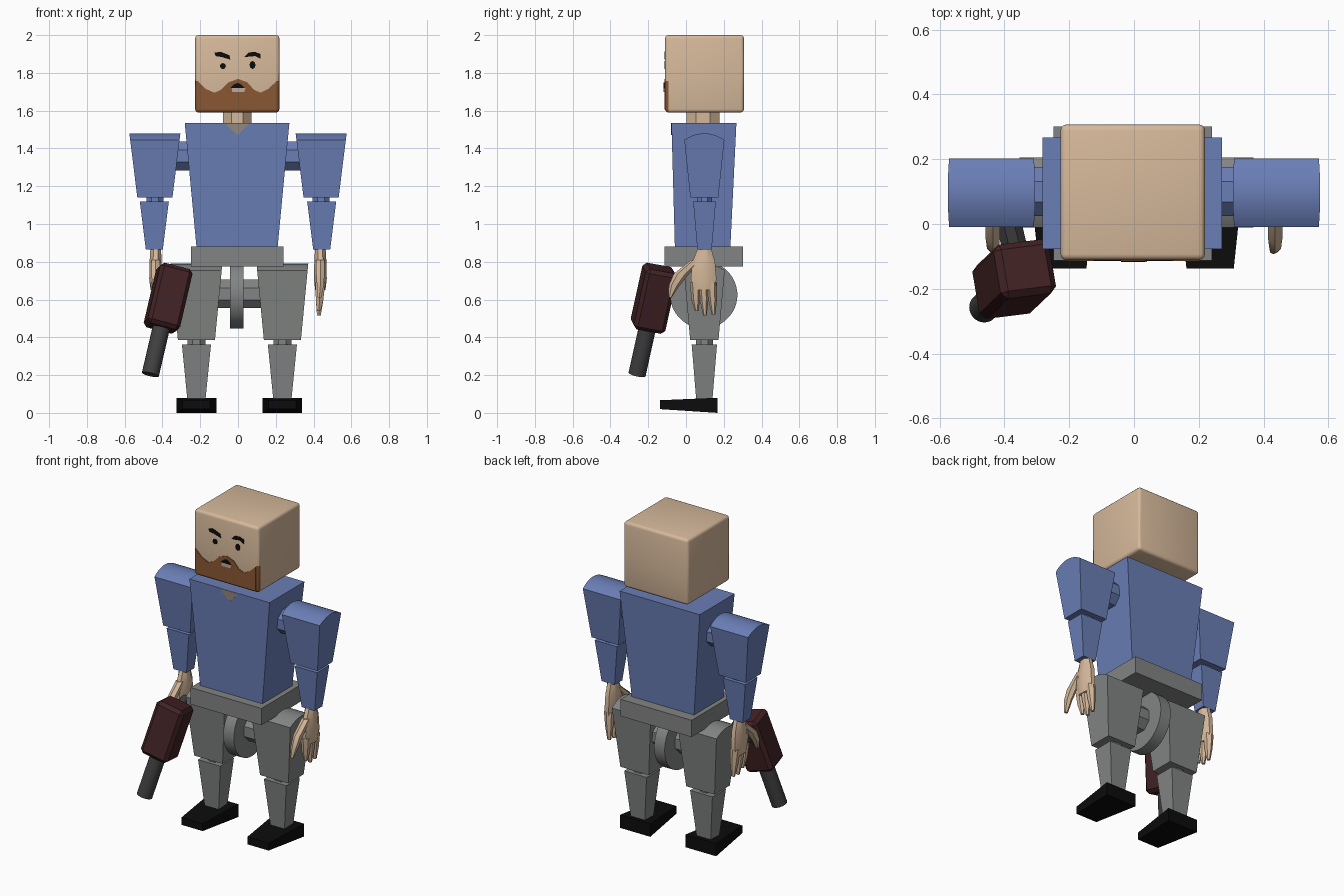
import bpy, bmesh, math
from mathutils import Vector, Matrix

if "Cube" in bpy.data.objects:
    bpy.data.objects.remove(bpy.data.objects["Cube"])


def mat(name, r, g, b):
    m = bpy.data.materials.new(name)
    m.diffuse_color = [((c / 255 + 0.055) / 1.055) ** 2.4 for c in (r, g, b)] + [1]
    m.use_nodes = True
    m.node_tree.nodes["Principled BSDF"].inputs["Base Color"].default_value = m.diffuse_color
    return m


SKIN = mat("skin", 214, 185, 155)
BEARD = mat("beard_brown", 138, 88, 50)
SHIRT = mat("shirt_blue", 106, 126, 182)
GREY = mat("trouser_grey", 130, 133, 131)
BLACK = mat("black", 12, 12, 12)
MAROON = mat("dark_maroon", 66, 34, 36)
METAL = mat("gun_grey", 64, 64, 65)
COLLAR = mat("collar_taupe", 146, 136, 124)
TEETH = mat("mouth_light", 190, 172, 156)


def finish(bm, name, *mats):
    bmesh.ops.recalc_face_normals(bm, faces=bm.faces)
    me = bpy.data.meshes.new(name)
    bm.to_mesh(me)
    bm.free()
    ob = bpy.data.objects.new(name, me)
    bpy.context.collection.objects.link(ob)
    for m in mats:
        me.materials.append(m)
    bpy.ops.object.select_all(action='DESELECT')
    ob.select_set(True)
    bpy.context.view_layer.objects.active = ob
    bpy.ops.object.shade_smooth_by_angle(angle=math.radians(30))
    return ob


def loft(name, rings, m, sides=4):
    """Stack of level rings (x, y, z, half_x, half_y); four sides give boxes."""
    bm = bmesh.new()
    k = 1 / math.cos(math.pi / sides)
    loops = []
    for x, y, z, hx, hy in rings:
        a = [(i + 0.5) * 2 * math.pi / sides for i in range(sides)]
        loops.append([bm.verts.new((x + hx * k * math.cos(t), y + hy * k * math.sin(t), z)) for t in a])
    for p, q in zip(loops, loops[1:]):
        for i in range(sides):
            j = (i + 1) % sides
            bm.faces.new((p[i], p[j], q[j], q[i]))
    bm.faces.new(loops[0])
    bm.faces.new(loops[-1])
    return finish(bm, name, m)


def rod(name, p, q, r, m, sides):
    p, q = Vector(p), Vector(q)
    d = q - p
    mx = (Matrix.Translation((p + q) / 2) @ d.to_track_quat('Z', 'Y').to_matrix().to_4x4()
          @ Matrix.Rotation(math.pi / sides, 4, 'Z'))
    bm = bmesh.new()
    bmesh.ops.create_cone(bm, cap_ends=True, segments=sides, radius1=r, radius2=r,
                          depth=d.length, matrix=mx)
    return finish(bm, name, m)


def limb(name, cx, cy, z0, z1, hx0, hx1, hy0, hy1, m, drop=0.035, n=10):
    """Tapered block whose top is an arch seen from the side."""
    prof = [(cy - hy0, z0), (cy + hy0, z0)]
    for i in range(n + 1):
        t = 1 - 2 * i / n
        prof.append((cy + hy1 * t, z1 - drop * t * t))
    bm = bmesh.new()
    sides = []
    for s in (-1, 1):
        sides.append([bm.verts.new((cx + s * (hx0 + (hx1 - hx0) * (z - z0) / (z1 - z0)), y, z))
                      for y, z in prof])
    a, b = sides
    for i in range(len(a)):
        j = (i + 1) % len(a)
        bm.faces.new((a[i], a[j], b[j], b[i]))
    bm.faces.new(a)
    bm.faces.new(b)
    return finish(bm, name, m)


def plate(name, pts, y, m, thick=0.007):
    """Thin flat shape facing -y, outline given as (x, z)."""
    bm = bmesh.new()
    f = bm.faces.new([bm.verts.new((x, y, z)) for x, z in pts])
    ext = bmesh.ops.extrude_face_region(bm, geom=[f], use_keep_orig=True)
    bmesh.ops.translate(bm, vec=(0, thick, 0),
                        verts=[v for v in ext["geom"] if isinstance(v, bmesh.types.BMVert)])
    bmesh.ops.triangulate(bm, faces=bm.faces)
    return finish(bm, name, m)


def block(size, bevel, mx, segments):
    bm = bmesh.new()
    bmesh.ops.create_cube(bm, size=1, matrix=Matrix.Diagonal((*size, 1)))
    bmesh.ops.bevel(bm, geom=bm.edges[:], offset=bevel, segments=segments, profile=0.5, affect='EDGES')
    bm.transform(mx)
    return bm


# head, with the beard colour wrapping over the rounded front edges
bm = block((0.446, 0.418, 0.41), 0.018, Matrix.Translation((-0.004, 0.098, 1.795)), 3)
bmesh.ops.bisect_plane(bm, geom=bm.verts[:] + bm.edges[:] + bm.faces[:],
                       plane_co=(0, 0, 1.758), plane_no=(0, 0, 1))
for f in bm.faces:
    c = f.calc_center_median()
    f.material_index = int(c.z < 1.758 and c.y < -0.093 and f.normal.y > -0.999)
finish(bm, "head", SKIN, BEARD)

# face details
FY = -0.115
plate("beard", [(-.211, 1.607), (.203, 1.607), (.203, 1.755), (.16, 1.715), (.12, 1.695), (.085, 1.71),
                (.05, 1.75), (0, 1.768), (-.05, 1.75), (-.09, 1.71), (-.125, 1.695), (-.17, 1.715),
                (-.211, 1.755)], FY, BEARD)
plate("mouth", [(-.04, 1.721), (-.024, 1.737), (0, 1.748), (.018, 1.737), (.034, 1.721)], FY - .003, BLACK)
plate("teeth", [(-.034, 1.721), (.04, 1.721), (.034, 1.7), (-.03, 1.7)], FY - .003, TEETH)
plate("left_brow", [(-.124, 1.907), (-.092, 1.912), (-.045, 1.893), (-.04, 1.87), (-.087, 1.884),
                    (-.119, 1.889)], FY, BLACK)
plate("right_brow", [(.034, 1.884), (.055, 1.907), (.087, 1.912), (.119, 1.9), (.119, 1.875),
                     (.092, 1.889), (.06, 1.886)], FY, BLACK)
for name, x, z, rx, rz in (("left_eye", -.08, 1.836, .016, .016), ("right_eye", .077, 1.842, .016, .021)):
    plate(name, [(x + rx * math.cos(i * math.pi / 4), z + rz * math.sin(i * math.pi / 4))
                 for i in range(8)], FY, BLACK)

# neck, torso, collar, belt block
loft("neck", [(-.004, .09, 1.5, .075, .088), (-.004, .09, 1.6, .075, .088)], SKIN, 8)
loft("torso", [(-.005, .088, .88, .215, .147), (-.005, .095, 1.535, .277, .172)], SHIRT)
plate("collar", [(-.07, 1.534), (-.004, 1.47), (.062, 1.534)], -.08, COLLAR)
loft("pelvis", [(-.004, .094, .775, .245, .207), (-.004, .094, .88, .245, .207)], GREY)

# hip wheel and axle
rod("hip_wheel", (-.043, .094, .625), (.03, .094, .625), .178, GREY, 40)
rod("hip_axle", (-.14, .094, .63), (.16, .094, .63), .082, GREY, 8)

for s, side in ((-1, "left_"), (1, "right_")):
    # arm
    ax = s * .44
    rod(side + "shoulder_axle", (s * .2, .1, 1.36), (s * .35, .1, 1.36), .082, SHIRT, 8)
    limb(side + "upper_arm", ax, .097, 1.14, 1.48, .093, .135, .074, .106, SHIRT)
    loft(side + "elbow", [(ax, .098, 1.11, .045, .04), (ax, .098, 1.15, .045, .04)], SHIRT, 8)
    loft(side + "forearm", [(ax + s * .003, .098, .865, .045, .038), (ax + s * .003, .098, 1.12, .077, .06)], SHIRT)

    # hand: palm, thumb and three fingers
    hx = s * .436
    loft(side + "palm", [(hx, .095, .65, .027, .06), (hx, .093, .71, .034, .068), (hx, .094, .8, .032, .06),
                         (hx, .098, .87, .028, .036)], SKIN, 8)
    loft(side + "thumb", [(hx - s * .005, -.084, .612, .01, .008), (hx, -.062, .675, .018, .025),
                          (hx, -.025, .735, .022, .035), (hx, .055, .81, .022, .025)], SKIN, 6)
    for i, (y, ty, tz) in enumerate(((.048, .056, .54), (.092, .1, .515), (.136, .146, .52))):
        loft(side + "finger_%d" % (i + 1),
             [(hx - s * .008, ty, tz, .01, .008), (hx - s * .004, (y + ty) / 2, .6, .02, .02),
              (hx, y, .69, .026, .024)], SKIN, 6)

    # leg
    lx = .0075 + s * .2275
    limb(side + "thigh", lx, .097, .385, .79, .098, .137, .075, .108, GREY)
    loft(side + "knee", [(lx, .098, .35, .048, .045), (lx, .098, .395, .048, .045)], GREY, 8)
    loft(side + "shin", [(lx, .097, .06, .047, .042), (lx, .097, .362, .077, .067)], GREY)

    # shoe: wide heel, narrow raised toe
    bm = bmesh.new()
    v = [bm.verts.new((lx + w * h, y, z)) for y, h, zs in ((-.138, .073, (.02, .067)), (.167, .105, (0, .08)))
         for w, z in ((-1, zs[0]), (1, zs[0]), (1, zs[1]), (-1, zs[1]))]
    bm.faces.new(v[:4])
    bm.faces.new(v[4:])
    for i in range(4):
        j = (i + 1) % 4
        bm.faces.new((v[i], v[j], v[4 + j], v[4 + i]))
    finish(bm, side + "shoe", BLACK)

# hand tool: tilted body, barrel, and handle reaching back to the hand
centre = Vector((-.37, -.17, .607))
up = Vector((.233, .221, 1)).normalized()
ey = up.cross(Vector((math.cos(.17), math.sin(.17), 0))).normalized()
ex = ey.cross(up)
frame = Matrix.Translation(centre) @ Matrix((ex, ey, up)).transposed().to_4x4()
finish(block((.178, .172, .335), .02, frame, 1), "tool_body", MAROON)
rod("tool_barrel", centre - up * .1, centre - up * .424, .046, METAL, 20)
rod("tool_handle", (-.36, -.11, .66), (-.4, .06, .69), .042, METAL, 8)
